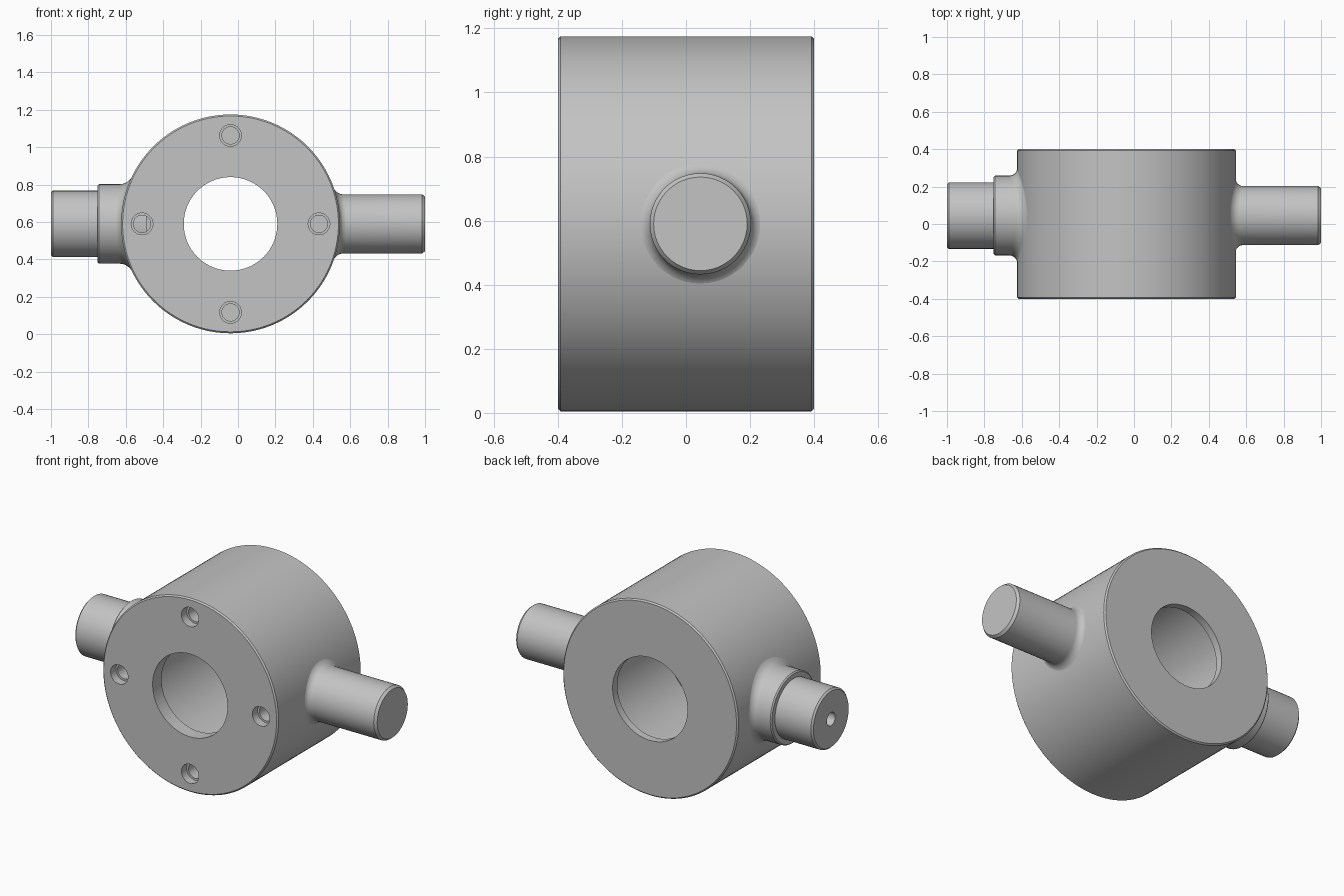
import bpy, bmesh, math
from mathutils import Vector

if "Cube" in bpy.data.objects:
    bpy.data.objects.remove(bpy.data.objects["Cube"])

CX, CZ, R = -0.04, 0.59, 0.585      # hub axis (runs along y) and radius
SY = 0.045                          # y offset of the shaft axis

steel = bpy.data.materials.new("steel grey")
steel.use_nodes = True
steel.diffuse_color = (0.55, 0.55, 0.55, 1)
steel.node_tree.nodes["Principled BSDF"].inputs["Base Color"].default_value = steel.diffuse_color


def finish(bm, name):
    bmesh.ops.remove_doubles(bm, verts=bm.verts, dist=1e-5)
    bmesh.ops.recalc_face_normals(bm, faces=bm.faces)
    mesh = bpy.data.meshes.new(name)
    bm.to_mesh(mesh)
    bm.free()
    mesh.materials.append(steel)
    obj = bpy.data.objects.new(name, mesh)
    bpy.context.collection.objects.link(obj)
    return obj


def smooth(obj):
    bpy.ops.object.select_all(action='DESELECT')
    obj.select_set(True)
    bpy.context.view_layer.objects.active = obj
    bpy.ops.object.shade_smooth_by_angle(angle=math.radians(30))


def skin(bm, rings, closed=False):
    """Bridge consecutive rings of points with quads (triangles at poles)."""
    loops = [[bm.verts.new(p) for p in ring] for ring in rings]
    pairs = list(zip(loops, loops[1:]))
    if closed:
        pairs.append((loops[-1], loops[0]))
    for a, b in pairs:
        n = len(a)
        for i in range(n):
            j = (i + 1) % n
            bm.faces.new((a[i], a[j], b[j], b[i]))


def revolve_y(bm, profile, cx, cz, n, closed):
    """Turn (radius, y) points around an axis parallel to y."""
    angles = [2 * math.pi * i / n for i in range(n)]
    skin(bm, [[Vector((cx + r * math.cos(a), y, cz + r * math.sin(a))) for a in angles]
              for r, y in profile], closed)


# Hub: bored ring with a wider cavity behind the front and back lips
BORE, CAVITY, C = 0.25, 0.40, 0.008
bm = bmesh.new()
revolve_y(bm, [(BORE, -0.4), (R - C, -0.4), (R, -0.4 + C), (R, 0.4 - C), (R - C, 0.4),
               (BORE, 0.4), (BORE, 0.355), (CAVITY, 0.355), (CAVITY, -0.315),
               (BORE, -0.315)], CX, CZ, 96, True)
hub = finish(bm, "hub")

# Four stepped blind bolt holes in the front face
bm = bmesh.new()
for k in range(4):
    a = k * math.pi / 2
    revolve_y(bm, [(0, -0.45), (0.058, -0.45), (0.058, -0.35), (0.046, -0.35),
                   (0.046, -0.2), (0, -0.2)],
              CX + 0.473 * math.cos(a), CZ + 0.473 * math.sin(a), 32, False)
cutter = finish(bm, "bolt_hole_cutter")
cutter.hide_render = True
mod = hub.modifiers.new("bolt holes", 'BOOLEAN')
mod.object = cutter
mod.solver = 'EXACT'
bpy.context.view_layer.objects.active = hub
bpy.ops.object.modifier_apply(modifier=mod.name)
bpy.data.objects.remove(cutter)
smooth(hub)


def shaft(name, side, radius, fillet, profile, n=48):
    """Side shaft with a fillet that follows the hub; profile is (radius, x)."""
    def ring(r, height):
        points = []
        for i in range(n):
            a = 2 * math.pi * i / n
            points.append(Vector((height(r * math.sin(a)), SY + r * math.cos(a),
                                  CZ + r * math.sin(a))))
        return points

    def on_hub(lift):
        return lambda dz: CX + side * (math.sqrt(R * R - dz * dz) + lift)

    def flat(x):
        return lambda dz: x

    root = radius + fillet
    base = flat(CX + side * 0.45)
    rings = [ring(0, base), ring(root, base)]
    for k in range(7):
        t = k / 6 * math.pi / 2
        rings.append(ring(root - fillet * math.sin(t),
                          on_hub(fillet * (1 - math.cos(t)) - 0.002)))
    rings += [ring(r, flat(x)) for r, x in profile]
    bm = bmesh.new()
    skin(bm, rings)
    smooth(finish(bm, name))


# Plain shaft on the left
shaft("left_shaft", 1, 0.158, 0.04,
      [(0.158, 0.985), (0.146, 1.0), (0, 1.0)])

# Shouldered shaft on the right with a centre hole in its end
shaft("right_shaft", -1, 0.213, 0.045,
      [(0.213, -0.743), (0.206, -0.75), (0.178, -0.75), (0.178, -0.99), (0.168, -1.0),
       (0.04, -1.0), (0.04, -0.7), (0, -0.68)])
